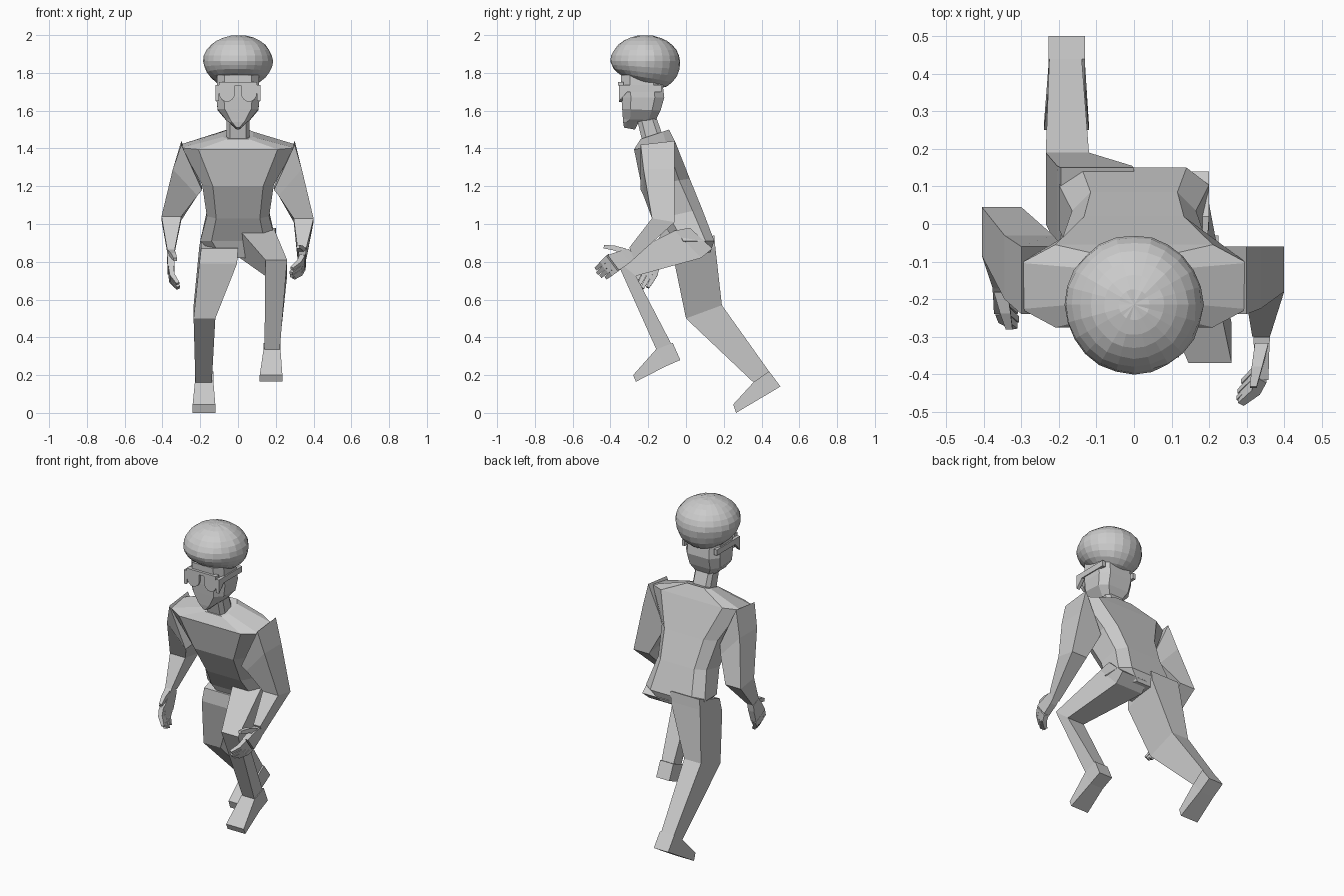
import bpy, bmesh, math, random
from mathutils import Vector as V

if "Cube" in bpy.data.objects:
    bpy.data.objects.remove(bpy.data.objects["Cube"])

random.seed(4)


def finish(name, bm):
    bmesh.ops.recalc_face_normals(bm, faces=bm.faces)
    me = bpy.data.meshes.new(name)
    bm.to_mesh(me)
    bm.free()
    ob = bpy.data.objects.new(name, me)
    bpy.context.collection.objects.link(ob)
    return ob


def loft(name, rings):
    """Skin closed rings of equal point count and cap both ends."""
    bm = bmesh.new()
    rs = [[bm.verts.new(p) for p in r] for r in rings]
    n = len(rs[0])
    for a, b in zip(rs, rs[1:]):
        for i in range(n):
            j = (i + 1) % n
            bm.faces.new((a[i], a[j], b[j], b[i]))
    bm.faces.new(rs[0])
    bm.faces.new(rs[-1])
    return finish(name, bm)


def ring4(xi, xo, yf, zf, yb, zb, rise=0):
    """Four-corner limb section; rise lifts the outer edge."""
    return [(xi, yf, zf), (xo, yf, zf + rise), (xo, yb, zb + rise), (xi, yb, zb)]


def ring8(hw, yf, zf, yb, zb, k=0.7):
    """Chamfered body section between a front and a back point."""
    spec = [(-k, 0), (k, 0), (1, .22), (1, .78), (k, 1), (-k, 1), (-1, .78), (-1, .22)]
    return [(hw * x, yf + (yb - yf) * t, zf + (zb - zf) * t) for x, t in spec]


def limb(name, sections):
    return loft(name, [ring4(*s) for s in sections])


# torso, leaning forward
loft("torso", [ring8(*s) for s in [
    (.08, -.24, 1.45, -.09, 1.50),
    (.30, -.275, 1.395, -.055, 1.43),
    (.19, -.235, 1.20, .02, 1.24),
    (.165, -.14, 1.03, .085, 1.08),
    (.20, -.06, .91, .15, .91),
    (.12, -.02, .82, .13, .85)]])

# neck and head
loft("neck", [ring8(.06, -.23, 1.43, -.12, 1.46), ring8(.06, -.27, 1.60, -.17, 1.60)])
loft("head", [ring8(*s, .65) for s in [
    (.11, -.345, 1.79, -.13, 1.79),
    (.115, -.342, 1.67, -.115, 1.67),
    (.108, -.338, 1.61, -.135, 1.60),
    (.065, -.334, 1.555, -.16, 1.55),
    (.05, -.333, 1.54, -.25, 1.54),
    (.01, -.328, 1.51, -.27, 1.50)]])

# full rounded hair, lower at the nape
bm = bmesh.new()
bmesh.ops.create_uvsphere(bm, u_segments=24, v_segments=14, radius=1)
for v in bm.verts:
    d = 1 + random.uniform(-.012, .012)
    x, y, z = v.co
    low = max(0, -z)
    v.co = (x * .184 * d, -.215 + y * .184 * d, 1.862 + z * .138 * d - .05 * y * low)
finish("hair", bm)

# glasses: half-round lenses, brow bar and temples
for s, side in ((1, "left"), (-1, "right")):
    arc = [(.058 + .042 * math.cos(a), 1.695 - .048 * math.sin(a))
           for a in [math.pi * i / 8 for i in range(9)]]
    outline = [(.10, 1.738)] + arc + [(.016, 1.738)]
    loft("lens_" + side, [[(s * x, y, z) for x, z in outline] for y in (-.355, -.335)])
    limb("temple_" + side, [(s * .10, s * .12, y, 1.735, y, z) for y, z in ((-.355, 1.65), (-.31, 1.70), (-.13, 1.70))])
limb("brow_bar", [(-.1, .1, y, 1.733, y, 1.752) for y in (-.36, -.33)])

# arms: shoulder, upper arm, elbow, wrist
limb("left_arm", [
    (.19, .30, -.24, 1.18, -.06, 1.20, .24),
    (.215, .338, -.225, 1.15, -.06, 1.15, .14),
    (.295, .40, -.18, 1.03, -.06, 1.01),
    (.315, .362, -.30, .875, -.275, .815)])
limb("right_arm", [
    (-.19, -.30, -.24, 1.18, -.06, 1.20, .24),
    (-.215, -.345, -.20, 1.15, -.03, 1.15, .14),
    (-.30, -.405, -.085, 1.04, .045, 1.02),
    (-.335, -.375, -.175, .865, -.115, .85)])


def strip(name, pts, w, sizes):
    """Square tube through pts; w is the width direction, sizes are half (width, thickness)."""
    n = (V(pts[-1]) - V(pts[0])).cross(w).normalized()
    loft(name, [[V(p) + w * a * i + n * b * j for i, j in ((1, 1), (1, -1), (-1, -1), (-1, 1))]
                for p, (a, b) in zip(pts, sizes)])


def hand(side, wrist, knuckle, tip, w):
    """Palm, four curled fingers and a thumb."""
    w = V(w).normalized()
    wrist, knuckle, tip = V(wrist), V(knuckle), V(tip)
    strip(side + "_palm", [wrist, wrist.lerp(knuckle, .35), knuckle], w,
          [(.028, .022), (.04, .02), (.05, .018)])
    for i in range(4):
        off = w * (.039 - .026 * i)
        reach = (.92, 1.0, .95, .78)[i]
        end = knuckle.lerp(tip, reach) + off * .9
        mid = knuckle.lerp(end, .5) + off * .5 + (V((.012, 0, 0)) if wrist.x > 0 else V((-.012, 0, 0)))
        strip(f"{side}_finger_{i + 1}", [knuckle + off, mid, end], w,
              [(.013, .015), (.012, .013), (.009, .009)])
    base = wrist.lerp(knuckle, .2) + w * .025
    inward = V((-.025, 0, 0)) if wrist.x > 0 else V((.025, 0, 0))
    m = base + w * .045 + inward * .5 + (knuckle - wrist) * .35
    e = m + w * .03 + inward * .4 + (knuckle - wrist) * .35
    strip(side + "_thumb", [base, m, e], (knuckle - wrist).cross(V((1, 0, 0))).cross(w).normalized(),
          [(.018, .015), (.014, .013), (.009, .009)])


hand("left", (.34, -.285, .845), (.34, -.385, .795), (.28, -.46, .73), (0, -.60, .80))
hand("right", (-.355, -.145, .86), (-.355, -.195, .755), (-.315, -.245, .66), (0, -.88, .47))

# trailing leg and foot
limb("right_leg", [
    (.0, -.195, -.05, .87, .15, .94),
    (-.005, -.205, -.06, .79, .155, .88),
    (-.12, -.235, 0, .50, .19, .57),
    (-.14, -.225, .38, .14, .45, .205)])
limb("right_foot", [
    (-.13, -.228, .44, .22, .50, .14),
    (-.13, -.228, .36, .165, .42, .092),
    (-.12, -.24, .25, .045, .265, 0)])

# leading leg and foot
limb("left_leg", [
    (.02, .20, .02, .98, .14, .87),
    (.01, .195, -.06, .965, .08, .82),
    (.145, .26, -.37, .81, -.265, .725),
    (.14, .22, -.15, .32, -.07, .35)])
limb("left_foot", [
    (.135, .225, -.07, .37, -.03, .28),
    (.135, .225, -.16, .335, -.11, .245),
    (.115, .235, -.28, .20, -.265, .165)])
